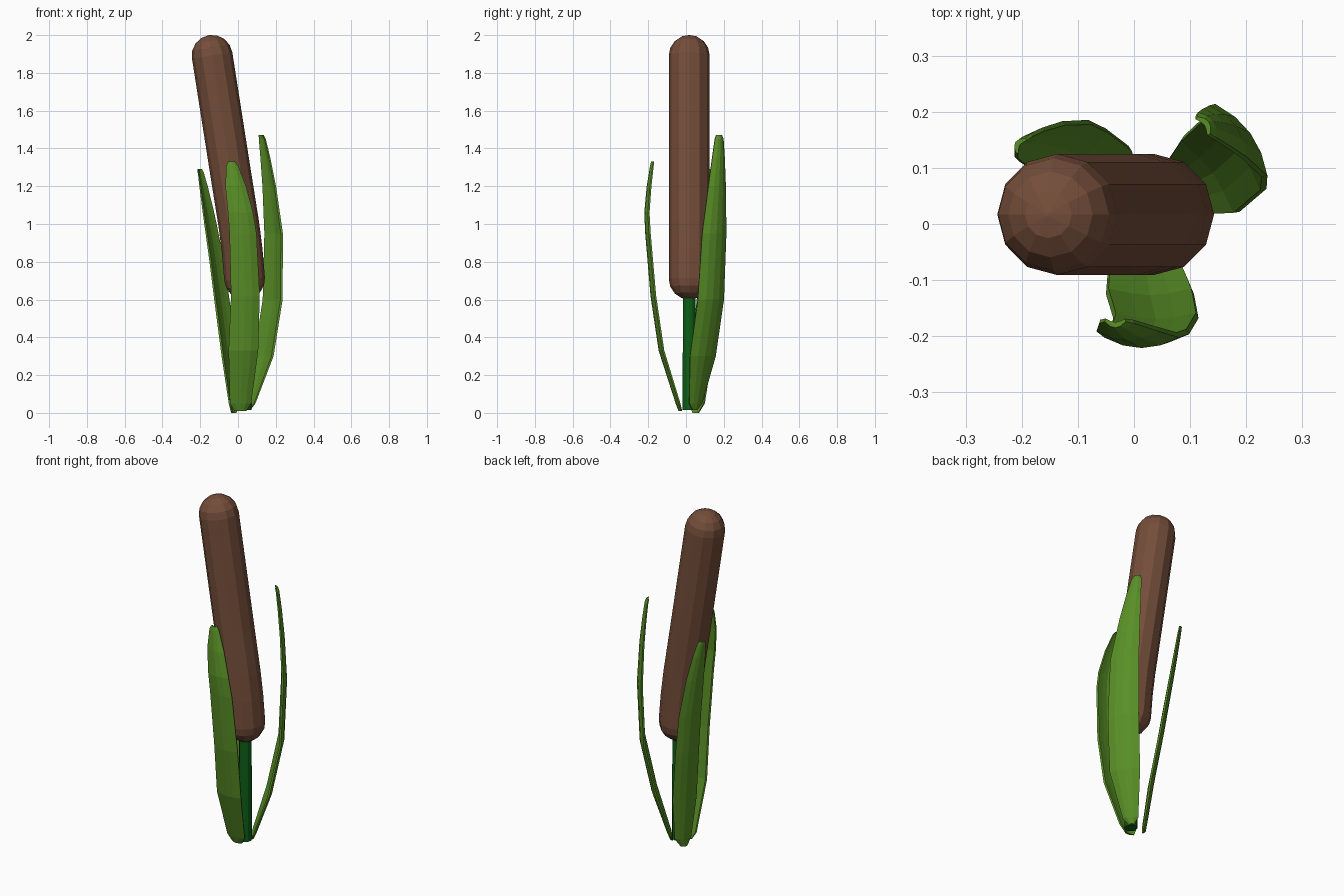
import bpy, bmesh, math
from mathutils import Vector

if "Cube" in bpy.data.objects:
    bpy.data.objects.remove(bpy.data.objects["Cube"])


def material(name, rgb):
    m = bpy.data.materials.new(name)
    m.diffuse_color = (*rgb, 1)
    m.use_nodes = True
    m.node_tree.nodes["Principled BSDF"].inputs["Base Color"].default_value = m.diffuse_color
    return m


BROWN = material("seed head brown", (0.175, 0.075, 0.042))
LEAF = material("leaf green", (0.10, 0.275, 0.02))
STALK = material("stalk dark green", (0.004, 0.115, 0.008))


def loft(name, rings, mat):
    """Skin closed rings of equal length and cap both ends."""
    bm = bmesh.new()
    loops = [[bm.verts.new(p) for p in ring] for ring in rings]
    n = len(loops[0])
    for a, b in zip(loops, loops[1:]):
        for i in range(n):
            j = (i + 1) % n
            bm.faces.new((a[i], a[j], b[j], b[i]))
    bm.faces.new(loops[0])
    bm.faces.new(loops[-1])
    bmesh.ops.remove_doubles(bm, verts=bm.verts, dist=0.0005)
    bmesh.ops.recalc_face_normals(bm, faces=bm.faces)
    me = bpy.data.meshes.new(name)
    bm.to_mesh(me)
    bm.free()
    me.materials.append(mat)
    ob = bpy.data.objects.new(name, me)
    bpy.context.collection.objects.link(ob)
    return ob


CY = 0.017  # stalk and head sit slightly behind the centre


def ring(x, z, slope, r, sides):
    """Ring square to a path leaning in the xz plane."""
    t = Vector((slope, 0, 1)).normalized()
    side = Vector((t.z, 0, -t.x))
    c = Vector((x, CY, z))
    return [c + side * (r * math.cos(2 * math.pi * i / sides))
            + Vector((0, r * math.sin(2 * math.pi * i / sides), 0)) for i in range(sides)]


# Seed head: a bent capsule with domed ends
R = 0.108
path = [(0.035, 0.708, -0.07), (0.022, 0.86, -0.10), (0.004, 1.0, -0.14),
        (-0.036, 1.25, -0.159), (-0.137, 1.893, -0.159)]
rings = []
for a in (88, 67, 45, 22):
    x, z, s = path[0]
    t = Vector((s, 0, 1)).normalized() * R * math.sin(math.radians(a))
    rings.append(ring(x - t.x, z - t.z, s, R * math.cos(math.radians(a)), 12))
rings += [ring(x, z, s, R, 12) for x, z, s in path]
for a in (22, 45, 67, 88):
    x, z, s = path[-1]
    t = Vector((s, 0, 1)).normalized() * R * math.sin(math.radians(a))
    rings.append(ring(x + t.x, z + t.z, s, R * math.cos(math.radians(a)), 12))
loft("seed_head", rings, BROWN)

# Stalk
loft("stalk", [ring(0.036, 0.015, 0, 0.035, 12), ring(0.037, 0.4, 0, 0.034, 12),
               ring(0.036, 0.68, 0, 0.033, 12)], STALK)


def leaf(name, angle, stations):
    """Stations: height, outward distance, left and right edge seen from outside."""
    a = math.radians(angle)
    n = Vector((math.cos(a), math.sin(a), 0))
    t = Vector((-n.y, n.x, 0))
    rings = []
    for z, d, lo, hi in stations:
        k = min(1, (hi - lo) / 0.15)  # shallow channel, flatter where narrow
        section = [(0, 0.02), (0.25, 0.005), (0.5, 0), (0.75, 0.005), (1, 0.02),
                   (0.97, 0.03), (0.72, 0.022), (0.5, 0.018), (0.28, 0.022), (0.03, 0.03)]
        rings.append([n * (d - dep * (0.4 + 0.6 * k)) + t * (lo + (hi - lo) * f)
                      + Vector((0, 0, z)) for f, dep in section])
    loft(name, rings, LEAF)


# Three leaves around the stalk
leaf("front_leaf", -90, [
    (0.01, 0.04, -0.02, 0.045), (0.05, 0.055, -0.043, 0.07), (0.33, 0.145, -0.05, 0.107),
    (0.62, 0.188, -0.037, 0.115), (0.95, 0.216, -0.045, 0.098), (1.06, 0.221, -0.053, 0.08),
    (1.2, 0.208, -0.067, 0.043), (1.31, 0.19, -0.062, 0.0), (1.33, 0.185, -0.052, -0.015)])
leaf("right_leaf", 36, [
    (0.015, 0.085, -0.01, 0.02), (0.05, 0.1, -0.04, 0.045), (0.3, 0.185, -0.093, 0.075),
    (0.6, 0.248, -0.088, 0.083), (0.95, 0.263, -0.07, 0.088), (1.2, 0.25, -0.022, 0.092),
    (1.35, 0.235, 0.012, 0.094), (1.45, 0.222, 0.038, 0.094), (1.47, 0.215, 0.05, 0.088)])
leaf("left_leaf", 146, [
    (0.0, 0.06, -0.05, -0.01), (0.05, 0.068, -0.085, 0.01), (0.3, 0.105, -0.11, 0.028),
    (0.6, 0.156, -0.113, 0.022), (0.82, 0.19, -0.108, 0.02), (1.05, 0.225, -0.08, 0.022),
    (1.2, 0.246, -0.05, 0.022), (1.27, 0.255, -0.03, 0.02), (1.29, 0.257, -0.018, 0.012)])
